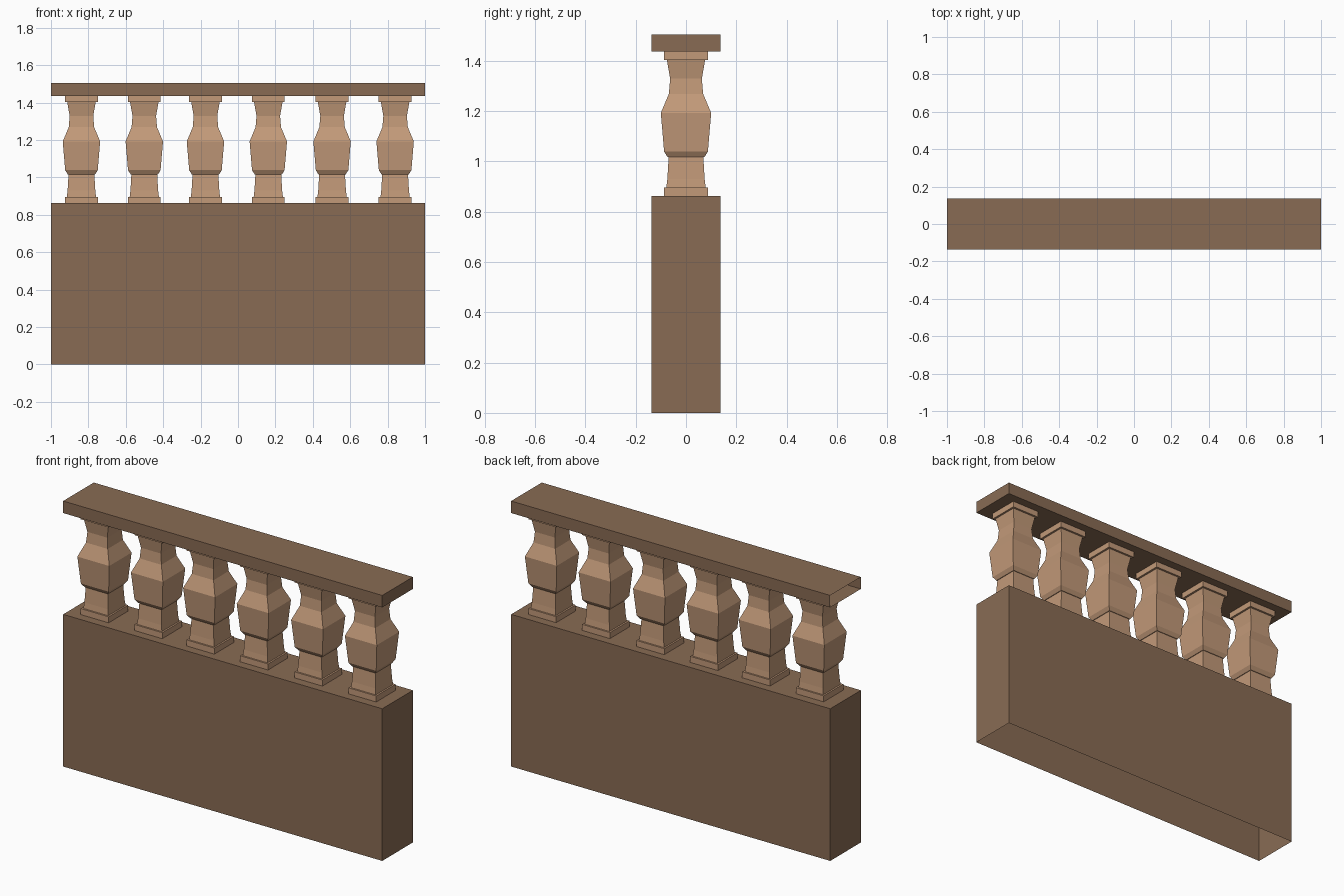
import bpy, bmesh

if "Cube" in bpy.data.objects:
    bpy.data.objects.remove(bpy.data.objects["Cube"])

def material(name, color):
    m = bpy.data.materials.new(name)
    m.diffuse_color = (*color, 1)
    m.use_nodes = True
    m.node_tree.nodes["Principled BSDF"].inputs["Base Color"].default_value = m.diffuse_color
    return m

DARK = material("dark_stone", (0.25, 0.148, 0.088))
LIGHT = material("light_stone", (0.54, 0.32, 0.19))

def add_object(name, bm, mat):
    me = bpy.data.meshes.new(name)
    bm.to_mesh(me)
    bm.free()
    me.materials.append(mat)
    ob = bpy.data.objects.new(name, me)
    bpy.context.collection.objects.link(ob)
    return ob

def slab(name, half_depth, z0, z1, open_side):
    """Box spanning x -1..1 with the face pointing along open_side removed."""
    bm = bmesh.new()
    bmesh.ops.create_cube(bm, size=2)
    for v in bm.verts:
        v.co.y *= half_depth
        v.co.z = z0 if v.co.z < 0 else z1
    bm.normal_update()
    gone = [f for f in bm.faces
            if sum(a * b for a, b in zip(f.normal, open_side)) > 0.9]
    bmesh.ops.delete(bm, geom=gone, context='FACES')
    return add_object(name, bm, DARK)

# Lower wall (open underneath) and top rail (open at its left end)
slab("wall", 0.137, 0.0, 0.862, (0, 0, -1))
slab("rail", 0.137, 1.436, 1.504, (-1, 0, 0))

# Square baluster profile: (half width, height) from plinth to cap
PROFILE = [(0.0875, 0.862), (0.0875, 0.896), (0.078, 0.896), (0.074, 0.93),
           (0.069, 1.016), (0.073, 1.016), (0.087, 1.038), (0.1, 1.192),
           (0.068, 1.268), (0.063, 1.328), (0.076, 1.402), (0.0875, 1.402),
           (0.0875, 1.436)]

def baluster(index, x):
    bm = bmesh.new()
    rings = [[bm.verts.new((sx * w, sy * w, z))
              for sx, sy in ((-1, -1), (1, -1), (1, 1), (-1, 1))]
             for w, z in PROFILE]
    for lo, hi in zip(rings, rings[1:]):
        for i in range(4):
            j = (i + 1) % 4
            bm.faces.new((lo[i], lo[j], hi[j], hi[i]))
    ob = add_object(f"baluster_{index}", bm, LIGHT)
    ob.location.x = x

# Row of balusters
for i, x in enumerate((-0.837, -0.501, -0.174, 0.162, 0.503, 0.84), 1):
    baluster(i, x)
